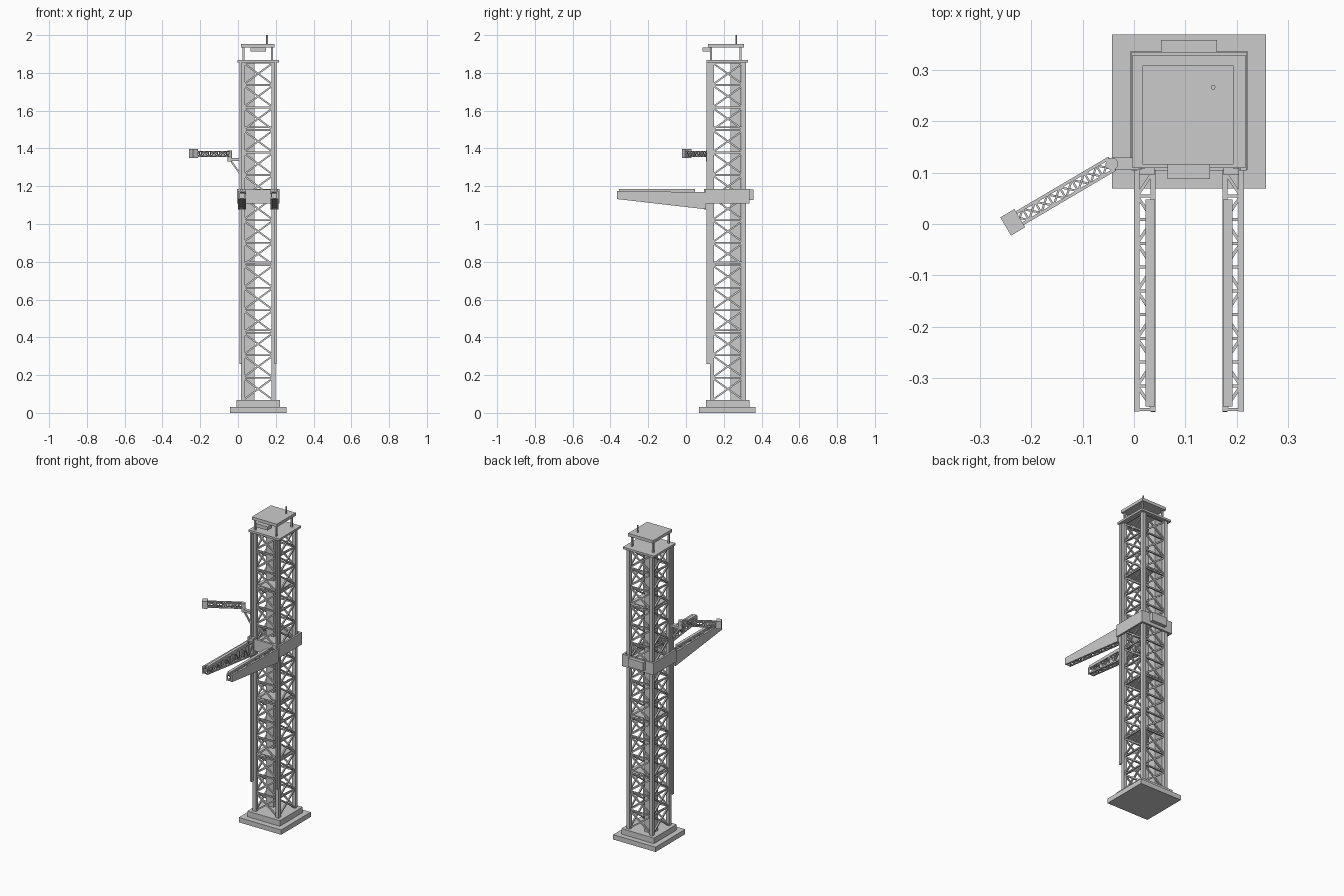
import bpy, bmesh
from math import radians, cos, sin
from mathutils import Vector, Matrix

if "Cube" in bpy.data.objects:
    bpy.data.objects.remove(bpy.data.objects["Cube"])


class Part:
    """Collects boxes, beams and cylinders into one mesh object."""
    def __init__(self, name):
        self.name, self.bm = name, bmesh.new()

    def box(self, x0, x1, y0, y1, z0, z1):
        m = (Matrix.Translation(((x0 + x1) / 2, (y0 + y1) / 2, (z0 + z1) / 2))
             @ Matrix.Diagonal((x1 - x0, y1 - y0, z1 - z0, 1)))
        bmesh.ops.create_cube(self.bm, size=1, matrix=m)

    def beam(self, a, b, w, h=None):
        a, b = Vector(a), Vector(b)
        z = (b - a).normalized()
        up = Vector((0, 0, 1)) if abs(z.z) < 0.99 else Vector((0, 1, 0))
        x = up.cross(z).normalized()
        rot = Matrix((x, z.cross(x), z)).transposed().to_4x4()
        m = (Matrix.Translation((a + b) / 2) @ rot
             @ Matrix.Diagonal((w, h or w, (b - a).length, 1)))
        bmesh.ops.create_cube(self.bm, size=1, matrix=m)

    def cyl(self, x, y, z0, z1, r, n=16):
        bmesh.ops.create_cone(self.bm, cap_ends=True, segments=n, radius1=r, radius2=r,
                              depth=z1 - z0, matrix=Matrix.Translation((x, y, (z0 + z1) / 2)))

    def prism(self, yz, x0, x1):
        vs = [self.bm.verts.new((x0, y, z)) for y, z in yz]
        f = self.bm.faces.new(vs)
        r = bmesh.ops.extrude_face_region(self.bm, geom=[f])
        for v in r['geom']:
            if isinstance(v, bmesh.types.BMVert):
                v.co.x = x1

    def done(self, mirror_x=None):
        if mirror_x is not None:
            g = bmesh.ops.duplicate(self.bm, geom=self.bm.verts[:] + self.bm.edges[:] + self.bm.faces[:])
            for v in g['geom']:
                if isinstance(v, bmesh.types.BMVert):
                    v.co.x = 2 * mirror_x - v.co.x
        bmesh.ops.recalc_face_normals(self.bm, faces=self.bm.faces[:])
        me = bpy.data.meshes.new(self.name)
        self.bm.to_mesh(me)
        self.bm.free()
        ob = bpy.data.objects.new(self.name, me)
        bpy.context.collection.objects.link(ob)
        return ob


CX, CY = 0.107, 0.222
HX, HY = 0.081, 0.084
Z0, Z1, N = 0.067, 1.855, 15
STEP = (Z1 - Z0) / N

# stepped base
p = Part("base_plinth")
p.box(CX - 0.15, CX + 0.15, 0.069, 0.369, 0, 0.031)
p.box(CX - 0.115, CX + 0.115, 0.106, 0.336, 0.031, Z0)
p.done()

# four legs
p = Part("tower_legs")
for sx in (-1, 1):
    for sy in (-1, 1):
        x, y = CX + sx * HX, CY + sy * HY
        p.box(x - 0.011, x + 0.011, y - 0.011, y + 0.011, Z0, Z1)
p.done()

# crossed bracing on all four faces
p = Part("tower_bracing")
corners = [(CX + sx * HX, CY + sy * HY) for sx, sy in ((-1, -1), (1, -1), (1, 1), (-1, 1))]
for i in range(4):
    a, b = corners[i], corners[(i + 1) % 4]
    for k in range(N):
        lo, hi = Z0 + k * STEP, Z0 + (k + 1) * STEP
        p.beam((*a, lo), (*b, hi), 0.009)
        p.beam((*b, lo), (*a, hi), 0.009)
        p.beam((*a, hi), (*b, hi), 0.009)
p.done()

# inner shaft and floors
p = Part("inner_shaft")
p.box(0.034, 0.088, 0.235, 0.292, Z0, Z1)
p.done()
p = Part("inner_floors")
for k in (3, 6, 9, 12):
    z = Z0 + k * STEP + 0.014
    p.box(CX - HX, CX + HX, CY - HY, CY + HY, z - 0.004, z + 0.004)
p.done()

# front guide rails
p = Part("guide_rails")
p.box(0.009, 0.021, 0.108, 0.128, 0.26, Z1)
p.done(CX)

# top platform, posts, roof, lamp and mast
p = Part("top_platform")
p.box(CX - 0.11, CX + 0.11, 0.109, 0.329, Z1, 1.868)
p.done()
p = Part("roof_posts")
for x in (0.03, 0.18):
    for y in (0.132, 0.288):
        p.box(x - 0.005, x + 0.005, y - 0.005, y + 0.005, 1.868, 1.935)
p.done()
p = Part("roof")
p.box(0.017, 0.194, 0.116, 0.308, 1.935, 1.954)
p.done()
p = Part("roof_lamp")
p.box(0.065, 0.148, 0.088, 0.135, 1.912, 1.935)
p.done()
p = Part("mast")
p.cyl(0.154, 0.266, 1.95, 2.0, 0.0045, 12)
p.done()

# carriage ring around the tower
p = Part("carriage")
p.box(0.035, 0.179, 0.104, 0.118, 1.108, 1.182)
p.box(-0.005, 0.219, 0.323, 0.335, 1.108, 1.185)
for x in (-0.005, 0.207):
    p.box(x, x + 0.012, 0.104, 0.335, 1.108, 1.185)
p.box(0.053, 0.161, 0.335, 0.358, 1.128, 1.182)
p.done()
p = Part("arm_hinges")
p.box(0.01, 0.04, 0.095, 0.122, 1.078, 1.185)
p.done(CX)

# tapered catching arms: outer panel, inner chords, lacing
YR, YT = 0.105, -0.365


def top(y):
    return 1.168 + 0.007 * (YR - y) / (YR - YT)


def bot(y):
    return 1.078 + 0.054 * (YR - y) / (YR - YT)


p = Part("catch_arms")
XO, XI, PN = 0.006, 0.037, 10
p.prism([(YR, bot(YR)), (YR, top(YR)), (YT, top(YT)), (YT, bot(YT))], 0.0, 0.011)
for f, s in ((top, -0.004), (bot, 0.004)):
    p.beam((XI, YR, f(YR) + s), (XI, YT, f(YT) + s), 0.009, 0.008)
ys = [YR - 0.004 + (YT - YR + 0.008) * i / PN for i in range(PN + 1)]
for i, y in enumerate(ys):
    t, b = top(y) - 0.004, bot(y) + 0.004
    p.beam((XO, y, t), (XI, y, t), 0.006)
    p.beam((XO, y, b), (XI, y, b), 0.006)
    p.beam((XI, y, b), (XI, y, t), 0.006)
    if i < PN:
        y2 = ys[i + 1]
        t2, b2 = top(y2) - 0.004, bot(y2) + 0.004
        xa, xb = (XO, XI) if i % 2 else (XI, XO)
        p.beam((xa, y, t), (xb, y2, t2), 0.006)
        p.beam((xa, y, b), (xb, y2, b2), 0.006)
        p.beam((XI, y, b if i % 2 else t), (XI, y2, t2 if i % 2 else b2), 0.006)
p.done(CX)
p = Part("landing_rails")
p.box(0.022, 0.041, -0.355, 0.048, 1.17, 1.184)
p.done(CX)

# bracket and pivot for the small swing arm
PX, PY = -0.043, 0.117
p = Part("swing_bracket")
p.box(PX, 0.015, PY - 0.012, PY + 0.012, 1.334, 1.349)
p.beam((PX + 0.004, PY, 1.336), (0.014, PY, 1.262), 0.009)
p.done()
p = Part("swing_pivot")
p.cyl(PX, PY, 1.33, 1.388, 0.012, 20)
bpy.context.view_layer.objects.active = ob = p.done()
ob.select_set(True)
bpy.ops.object.shade_smooth_by_angle()

# swing arm: four chords with zigzag lacing, built along +x then turned
L, W, SB, ST, M = 0.222, 0.0125, 1.357, 1.384, 8
p = Part("swing_arm")
c = [(-W, SB), (W, SB), (W, ST), (-W, ST)]
for i in range(4):
    a, b = c[i], c[(i + 1) % 4]
    p.beam((0, *a), (L, *a), 0.006)
    for k in range(M):
        x0, x1 = L * k / M, L * (k + 1) / M
        s, e = (a, b) if k % 2 else (b, a)
        p.beam((x0, *s), (x1, *e), 0.004)
        p.beam((x1, *a), (x1, *b), 0.004)
p.box(L - 0.014, L + 0.018, -0.0205, 0.0205, 1.35, 1.396)
bmesh.ops.transform(p.bm, verts=p.bm.verts[:],
                    matrix=Matrix.Translation((PX, PY, 0)) @ Matrix.Rotation(radians(210.5), 4, 'Z'))
p.done()
